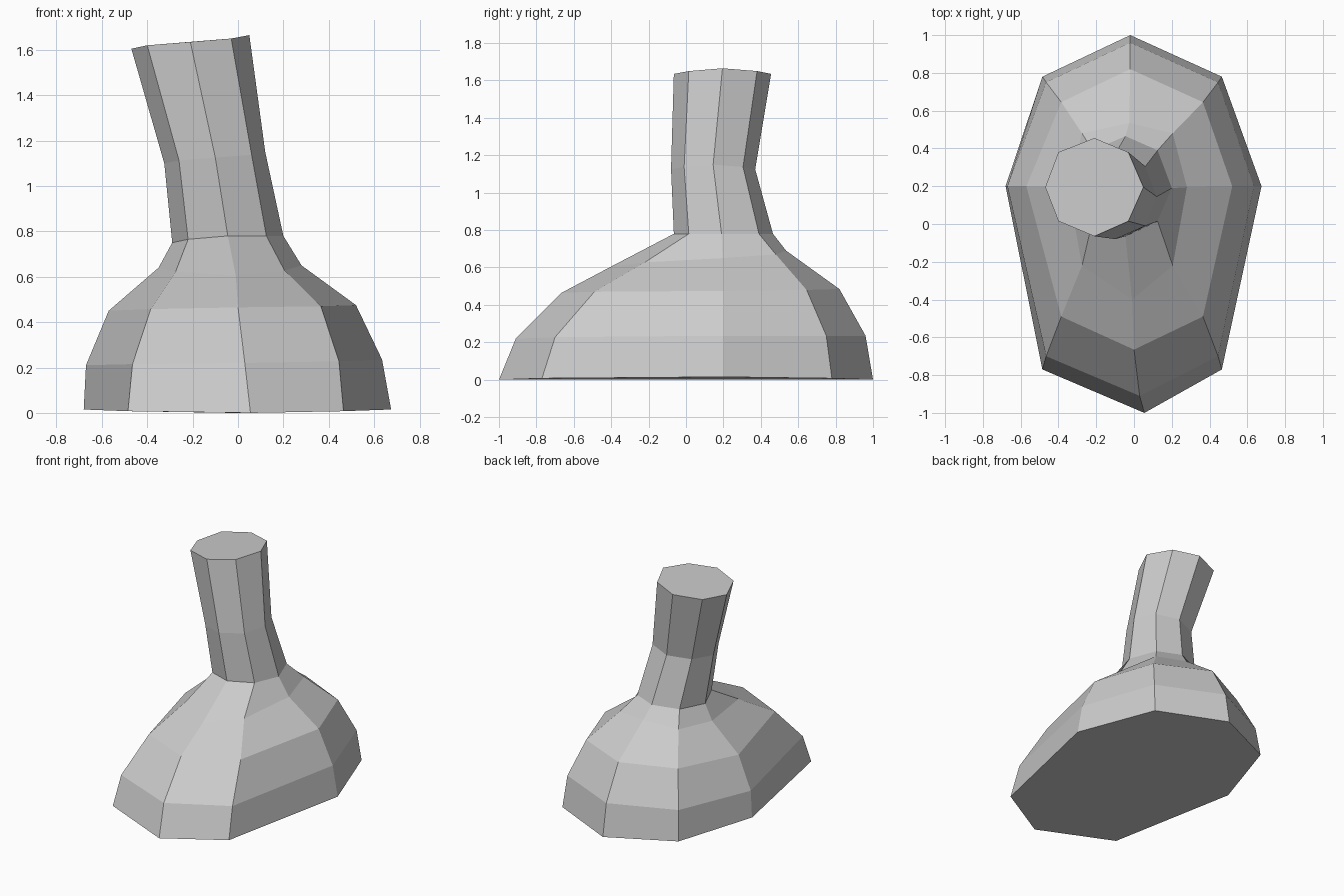
import bpy, bmesh

# Remove the default object
default_object = bpy.data.objects.get("Cube")
if default_object:
    bpy.data.objects.remove(default_object, do_unlink=True)


def make_material(name, colour):
    material = bpy.data.materials.new(name)
    material.use_nodes = True
    material.diffuse_color = colour
    material.node_tree.nodes["Principled BSDF"].inputs["Base Color"].default_value = colour
    return material


def octagon(xs, ys, heights):
    """Eight corner points, anticlockwise from the front.
    xs: right, right corner, front, back, left corner, left
    ys: front, front corner, middle, back corner, back
    heights: front, right, left, back"""
    right, right_corner, front, back, left_corner, left = xs
    y_front, y_front_corner, y_middle, y_back_corner, y_back = ys
    z_front, z_right, z_left, z_back = heights
    return [
        (front, y_front, z_front),
        (left_corner, y_front_corner, (z_front + z_left) / 2),
        (left, y_middle, z_left),
        (left_corner, y_back_corner, (z_back + z_left) / 2),
        (back, y_back, z_back),
        (right_corner, y_back_corner, (z_back + z_right) / 2),
        (right, y_middle, z_right),
        (right_corner, y_front_corner, (z_front + z_right) / 2),
    ]


def loft(name, rings, material):
    """Join the rings with flat quads and cap both ends."""
    bm = bmesh.new()
    loops = [[bm.verts.new(point) for point in ring] for ring in rings]
    for lower, upper in zip(loops, loops[1:]):
        for i in range(len(lower)):
            j = (i + 1) % len(lower)
            bm.faces.new((lower[i], lower[j], upper[j], upper[i]))
    bm.faces.new(reversed(loops[0]))
    bm.faces.new(loops[-1])
    bmesh.ops.recalc_face_normals(bm, faces=bm.faces[:])
    mesh = bpy.data.meshes.new(name)
    bm.to_mesh(mesh)
    bm.free()
    mesh.materials.append(material)
    obj = bpy.data.objects.new(name, mesh)
    bpy.context.collection.objects.link(obj)
    return obj


# Flared foot, shoulder, then the leaning neck
rings = [
    octagon((-.68, -.485, .055, -.02, .465, .675), (-1, -.77, .2, .78, 1), (0, .015, .015, 0)),
    octagon((-.67, -.465, .03, -.02, .445, .635), (-.91, -.7, .2, .75, .96), (.22, .21, .235, .235)),
    octagon((-.57, -.385, 0, -.02, .365, .52), (-.665, -.49, .2, .645, .82), (.465, .45, .475, .485)),
    octagon((-.35, -.275, -.01, -.025, .205, .28), (-.4, -.22, .195, .48, .535), (.605, .64, .65, .69)),
    octagon((-.29, -.22, -.045, -.045, .125, .2), (-.065, .015, .19, .39, .465), (.78, .75, .78, .78)),
    octagon((-.325, -.26, -.1, -.1, .06, .12), (-.08, -.01, .145, .305, .37), (1.125, 1.1, 1.15, 1.125)),
    octagon((-.47, -.4, -.21, -.21, -.03, .05), (-.065, .015, .195, .38, .455), (1.635, 1.605, 1.665, 1.635)),
]
grey = make_material("plain grey", (.6, .6, .6, 1))
loft("flared_stump", rings, grey)
